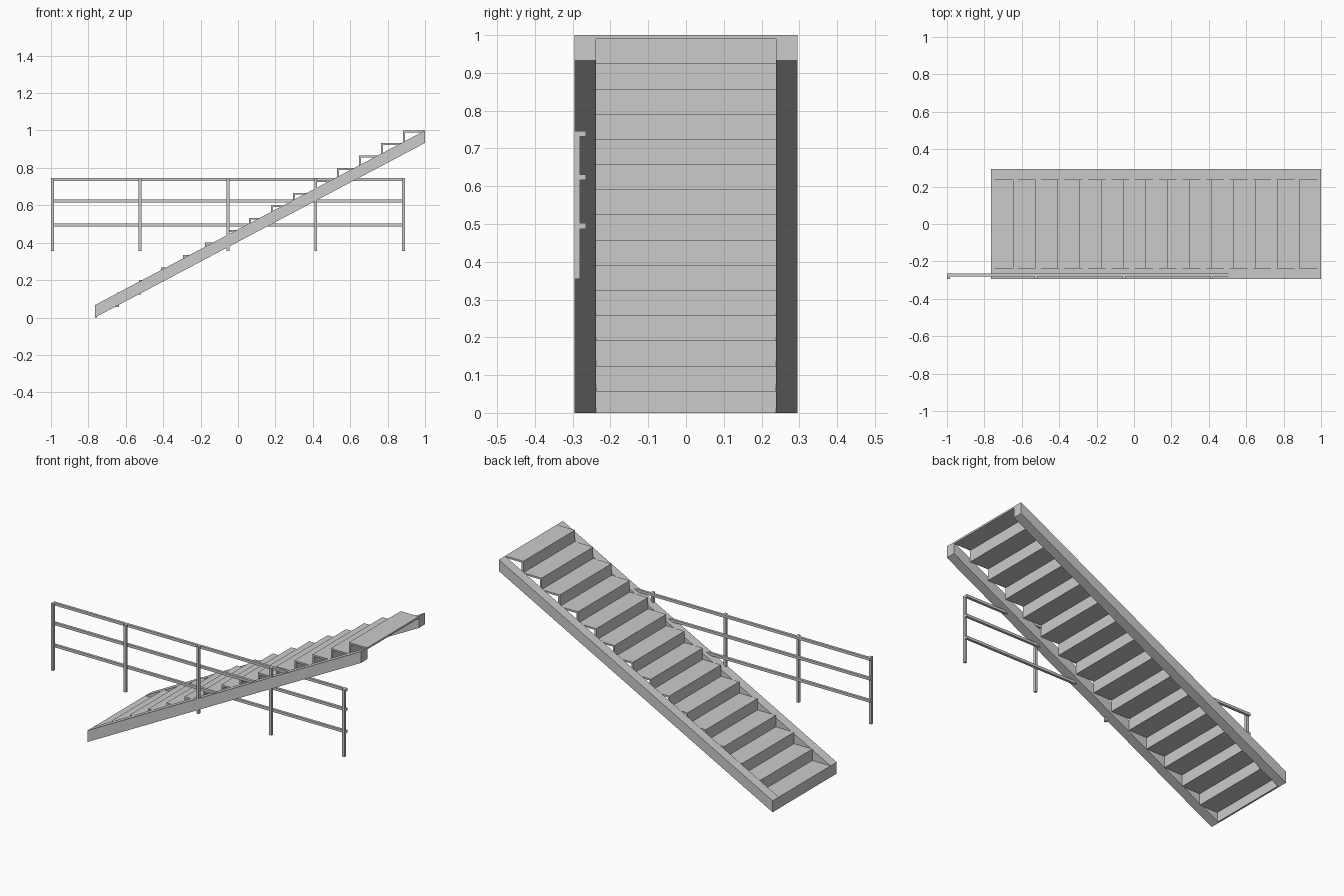
import bpy, bmesh

cube = bpy.data.objects.get("Cube")
if cube:
    bpy.data.objects.remove(cube, do_unlink=True)

grey = bpy.data.materials.new("light grey")
grey.use_nodes = True
colour = (0.6, 0.6, 0.6, 1)
grey.diffuse_color = colour
grey.node_tree.nodes["Principled BSDF"].inputs["Base Color"].default_value = colour


def extrude_profile(name, profile, y0, y1):
    """Solid made by sweeping an x-z profile from y0 to y1."""
    bm = bmesh.new()
    face = bm.faces.new([bm.verts.new((x, y0, z)) for x, z in profile])
    swept = bmesh.ops.extrude_face_region(bm, geom=[face])["geom"]
    moved = [v for v in swept if isinstance(v, bmesh.types.BMVert)]
    bmesh.ops.translate(bm, verts=moved, vec=(0, y1 - y0, 0))
    bmesh.ops.recalc_face_normals(bm, faces=bm.faces)
    mesh = bpy.data.meshes.new(name)
    bm.to_mesh(mesh)
    bm.free()
    mesh.materials.append(grey)
    obj = bpy.data.objects.new(name, mesh)
    bpy.context.collection.objects.link(obj)
    return obj


def box(name, x0, x1, y0, y1, z0, z1):
    return extrude_profile(name, [(x0, z0), (x1, z0), (x1, z1), (x0, z1)], y0, y1)


START, END = -0.765, 1.0
STEPS = 15
RUN, RISE = (END - START) / STEPS, 1 / STEPS
INNER, OUTER = 0.238, 0.295
THICK = 0.01

# Sloping side beams
slope = [(START, 0), (END, 1 - RISE), (END, 1), (START, RISE)]
extrude_profile("left_stringer", slope, INNER, OUTER)
extrude_profile("right_stringer", slope, -OUTER, -INNER)

# Thin folded steps: a riser and a tread in one L-shaped profile
for i in range(STEPS):
    x, z = START + i * RUN, i * RISE
    top, back = z + RISE, x + RUN
    low = max(z - THICK, 0)
    extrude_profile(f"step_{i + 1}", [
        (x, low), (x + THICK, low), (x + THICK, top - THICK),
        (back, top - THICK), (back, top), (x, top)], -INNER, INNER)

# Level railing: posts outside, rails fixed to their inner face
BAR = 0.015
LEFT, RIGHT = -1.0, 0.892
POSTS = 5
for i in range(POSTS):
    x = LEFT + i * (RIGHT - LEFT - BAR) / (POSTS - 1)
    box(f"railing_post_{i + 1}", x, x + BAR, -OUTER, -OUTER + BAR, 0.355, 0.746)
for name, top in (("lower", 0.502), ("middle", 0.631), ("top", 0.746)):
    box(f"{name}_rail", LEFT, RIGHT, -OUTER + BAR, -OUTER + 2 * BAR, top - BAR, top)
